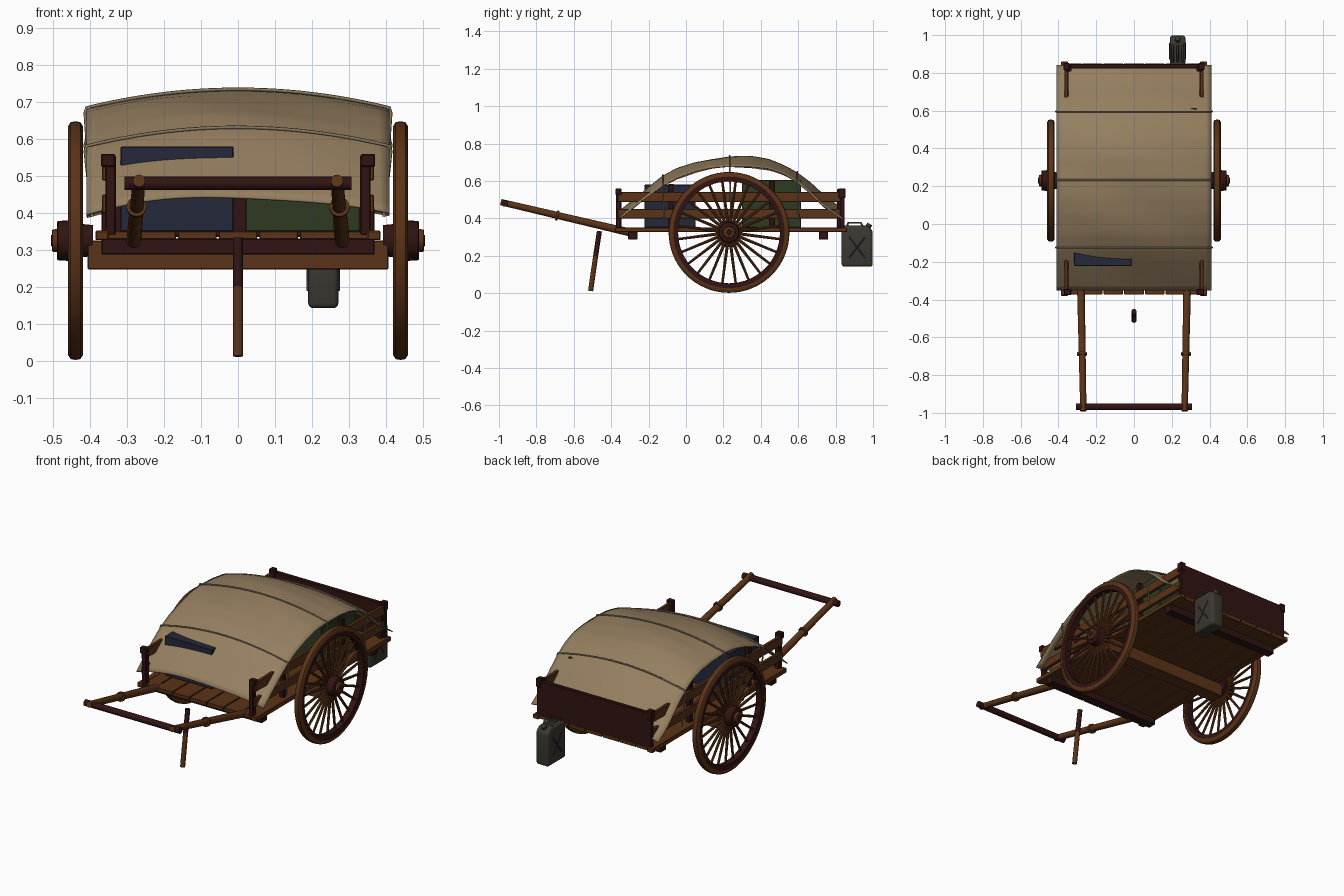
import bpy, bmesh, math
from mathutils import Vector, Matrix

if "Cube" in bpy.data.objects:
    bpy.data.objects.remove(bpy.data.objects["Cube"])


def material(name, rgb):
    m = bpy.data.materials.new(name)
    m.diffuse_color = (*rgb, 1)
    m.use_nodes = True
    m.node_tree.nodes["Principled BSDF"].inputs["Base Color"].default_value = m.diffuse_color
    return m


BROWN = material("brown wood", (0.105, 0.033, 0.009))
DARK = material("dark wood", (0.03, 0.007, 0.006))
CANVAS = material("tan canvas", (0.30, 0.21, 0.115))
ROPE = material("rope", (0.25, 0.20, 0.12))
BLUE = material("navy crate", (0.018, 0.022, 0.042))
GREEN = material("green crate", (0.028, 0.042, 0.015))
GREY = material("grey metal", (0.045, 0.039, 0.031))


def finish(bm, name, mats, smooth=False):
    bmesh.ops.recalc_face_normals(bm, faces=bm.faces)
    me = bpy.data.meshes.new(name)
    bm.to_mesh(me)
    bm.free()
    ob = bpy.data.objects.new(name, me)
    bpy.context.collection.objects.link(ob)
    for m in mats:
        me.materials.append(m)
    if smooth:
        bpy.ops.object.select_all(action='DESELECT')
        ob.select_set(True)
        bpy.context.view_layer.objects.active = ob
        bpy.ops.object.shade_smooth_by_angle(angle=math.radians(40))
    return ob


def box(name, lo, hi, mat, bevel=0.003, segs=1):
    bm = bmesh.new()
    bmesh.ops.create_cube(bm, size=1)
    lo, hi = Vector(lo), Vector(hi)
    for v in bm.verts:
        v.co = (lo + hi) / 2 + Vector(a * b for a, b in zip(v.co, hi - lo))
    if bevel:
        bmesh.ops.bevel(bm, geom=bm.edges[:], offset=bevel, segments=segs,
                        profile=0.5, affect='EDGES')
    return finish(bm, name, [mat], segs > 1)


def add_rod(bm, a, b, r1, r2, n=12):
    a, b = Vector(a), Vector(b)
    rot = (b - a).to_track_quat('Z', 'Y').to_matrix().to_4x4()
    bmesh.ops.create_cone(bm, cap_ends=True, segments=n, radius1=r1, radius2=r2,
                          depth=(b - a).length, matrix=Matrix.Translation((a + b) / 2) @ rot)


def rod(name, a, b, r1, r2, mat, n=14):
    bm = bmesh.new()
    add_rod(bm, a, b, r1, r2, n)
    return finish(bm, name, [mat], True)


def path(name, pts, r, mat):
    cu = bpy.data.curves.new(name, 'CURVE')
    cu.dimensions = '3D'
    cu.bevel_depth, cu.bevel_resolution, cu.use_fill_caps = r, 1, True
    sp = cu.splines.new('POLY')
    sp.points.add(len(pts) - 1)
    for p, q in zip(sp.points, pts):
        p.co = (*q, 1)
    cu.materials.append(mat)
    ob = bpy.data.objects.new(name, cu)
    bpy.context.collection.objects.link(ob)
    return ob


def lathe_x(name, profile, centre, mat, n=48, closed=False):
    # profile: (x offset, radius), turned about an axis along x
    bm = bmesh.new()
    rings = [[bm.verts.new((centre[0] + x, centre[1] + r * math.cos(2 * math.pi * i / n),
                            centre[2] + r * math.sin(2 * math.pi * i / n)))
              for i in range(n)] for x, r in profile]
    pairs = list(zip(rings, rings[1:])) + ([(rings[-1], rings[0])] if closed else [])
    for p, q in pairs:
        for i in range(n):
            j = (i + 1) % n
            bm.faces.new((p[i], p[j], q[j], q[i]))
    if not closed:
        bm.faces.new(rings[0])
        bm.faces.new(rings[-1])
    return finish(bm, name, [mat], True)


# Wheels
WY, WZ = 0.23, 0.325
for s, side in ((-1, "left"), (1, "right")):
    c = (s * 0.44, WY, WZ)
    lathe_x(side + "_tyre", [(-.020, .298), (-.020, .310), (-.013, .321), (0, .323), (.013, .321),
                             (.020, .310), (.020, .298)], c, BROWN, 64, True)
    lathe_x(side + "_rim", [(-.018, .272), (-.018, .300), (.018, .300), (.018, .272)],
            c, DARK, 64, True)
    bm = bmesh.new()
    for i in range(24):
        t = 2 * math.pi * (i + .5) / 24
        d = Vector((0, math.cos(t), math.sin(t)))
        add_rod(bm, Vector(c) + d * .045, Vector(c) + d * .276, .0085, .0065, 8)
    finish(bm, side + "_spokes", [BROWN], True)
    lathe_x(side + "_hub", [(-s * .048, .042), (-s * .018, .045), (-s * .016, .056), (s * .016, .056),
                            (s * .018, .055), (s * .048, .053), (s * .05, .05)], c, DARK, 28)
    lathe_x(side + "_hub_cap", [(s * .045, .032), (s * .062, .03), (s * .064, .027)], c, BROWN, 24)
    lathe_x(side + "_axle_pin", [(s * .055, .017), (s * .067, .015)], c, DARK, 16)

# Axle and cross beams
box("axle", (-.408, .19, .247), (.408, .27, .325), BROWN)
for y, n in ((-.285, "front"), (.735, "rear")):
    box(n + "_cross_beam", (-.37, y - .025, .287), (.37, y + .025, .331), DARK)

# Floor planks
edges = [-.385, -.275, -.165, -.055, .055, .165, .275, .385]
for i, (a, b) in enumerate(zip(edges, edges[1:])):
    box("floor_plank_%d" % i, (a + .003, -.372, .329), (b - .003, .85, .35), BROWN, .002)
for s in (-1, 1):
    box("side_sill", (s * .368 - .018, -.38, .326), (s * .368 + .018, .86, .352), BROWN)

# Side slats and posts
for s in (-1, 1):
    for lo, hi in ((.40, .45), (.488, .542)):
        box("side_slat", (s * .358 - .01, -.365, lo), (s * .358 + .01, .84, hi), BROWN)
    for y, top in ((-.36, .557), (-.08, .585), (.46, .60), (.822, .557)):
        x = s * .345
        box("side_post", (x - .014, y - .014, .34), (x + .014, y + .014, top), DARK)
    box("front_post_cap", (s * .352 - .019, -.377, .525), (s * .352 + .019, -.345, .56), DARK)

# Tailgate
box("tailgate", (-.37, .823, .335), (.37, .848, .548), DARK)
for s in (-1, 1):
    box("tailgate_corner", (s * .358 - .016, .815, .51), (s * .358 + .016, .852, .56), DARK)

# Pull handles with crossbar and rings
for s in (-1, 1):
    rod("handle_pole", (s * .282, -.30, .325), (s * .268, -.99, .487), .021, .017, BROWN)
    rod("handle_ring", (s * .275, -.682, .414), (s * .2748, -.694, .417), .027, .027, BROWN, 20)
rod("handle_crossbar", (-.308, -.968, .48), (.308, -.968, .48), .018, .018, DARK)

# Prop leg, dark upper half
mid = (0, -.483, .20)
rod("prop_leg_top", (0, -.463, .332), mid, .0135, .0135, DARK)
rod("prop_leg_foot", mid, (0, -.51, .012), .0135, .0135, BROWN)

# Cargo crates
box("blue_crate", (-.318, -.222, .35), (-.012, .05, .58), BLUE)
box("green_crate", (.02, .30, .35), (.33, .615, .605), GREEN)

# Canvas cover: crown profile along y, drooping to the sides
CROWN = [(-.352, .447), (-.27, .515), (-.2, .572), (-.13, .625), (-.05, .667), (.05, .70), (.14, .72),
         (.23, .731), (.35, .730), (.45, .714), (.53, .684), (.59, .649), (.66, .595), (.75, .51),
         (.842, .445)]


def cover_z(x, y):
    for (y0, z0), (y1, z1) in zip(CROWN, CROWN[1:]):
        if y <= y1:
            break
    z = z0 + (z1 - z0) * (y - y0) / (y1 - y0)
    ripple = .006 * math.sin(9 * x + 7 * y) * math.sin(8.7 * (y - .23))
    return z - .05 * (x / .41) ** 2 + ripple


NX, NY = 28, 48
bm = bmesh.new()
bmesh.ops.create_grid(bm, x_segments=NX, y_segments=NY, size=1)
for v in bm.verts:
    x, y = v.co.x * .41, .245 + v.co.y * .597
    v.co = (x, y, cover_z(x, y))
cover = finish(bm, "canvas_cover", [CANVAS], True)
if sum(p.normal.z for p in cover.data.polygons) < 0:
    cover.data.flip_normals()
mod = cover.modifiers.new("thickness", 'SOLIDIFY')
mod.thickness, mod.offset = .006, -1

# Ropes over the cover
for i, y in enumerate((-.125, .233, .595)):
    xs = [-.41 + .82 * k / 24 for k in range(25)]
    pts = [(x, y, cover_z(x, y) + .004) for x in xs]
    ends = [(s * .414, y, cover_z(.41, y) - .01) for s in (-1, 1)]
    tips = [(s * .395, y + .008, .39) for s in (-1, 1)]
    path("rope_%d" % i, [tips[0], ends[0]] + pts + [ends[1], tips[1]], .0045, ROPE)

# Jerry can hung at the rear
bm = bmesh.new()
outline = [(.832, .142), (.998, .142), (.998, .335), (.972, .362), (.832, .362)]
f = bm.faces.new([bm.verts.new((.19, y, z)) for y, z in outline])
new = bmesh.ops.extrude_face_region(bm, geom=[f])["geom"]
bmesh.ops.translate(bm, vec=(.082, 0, 0), verts=[g for g in new if isinstance(g, bmesh.types.BMVert)])
bmesh.ops.recalc_face_normals(bm, faces=bm.faces)
bmesh.ops.bevel(bm, geom=bm.edges[:], offset=.014, segments=3, profile=.5, affect='EDGES')
finish(bm, "fuel_can", [GREY], True)
for x in (.205, .231, .257):
    path("can_handle", [(x, .86, .358), (x, .868, .376), (x, .935, .376), (x, .945, .358)], .006, GREY)
rod("can_spout", (.231, .968, .345), (.231, .983, .37), .016, .014, GREY)
for x in (.19, .272):
    for d in (-1, 1):
        path("can_rib", [(x, .915 - .042, .245 - d * .055), (x, .915 + .042, .245 + d * .055)], .004, GREY)
